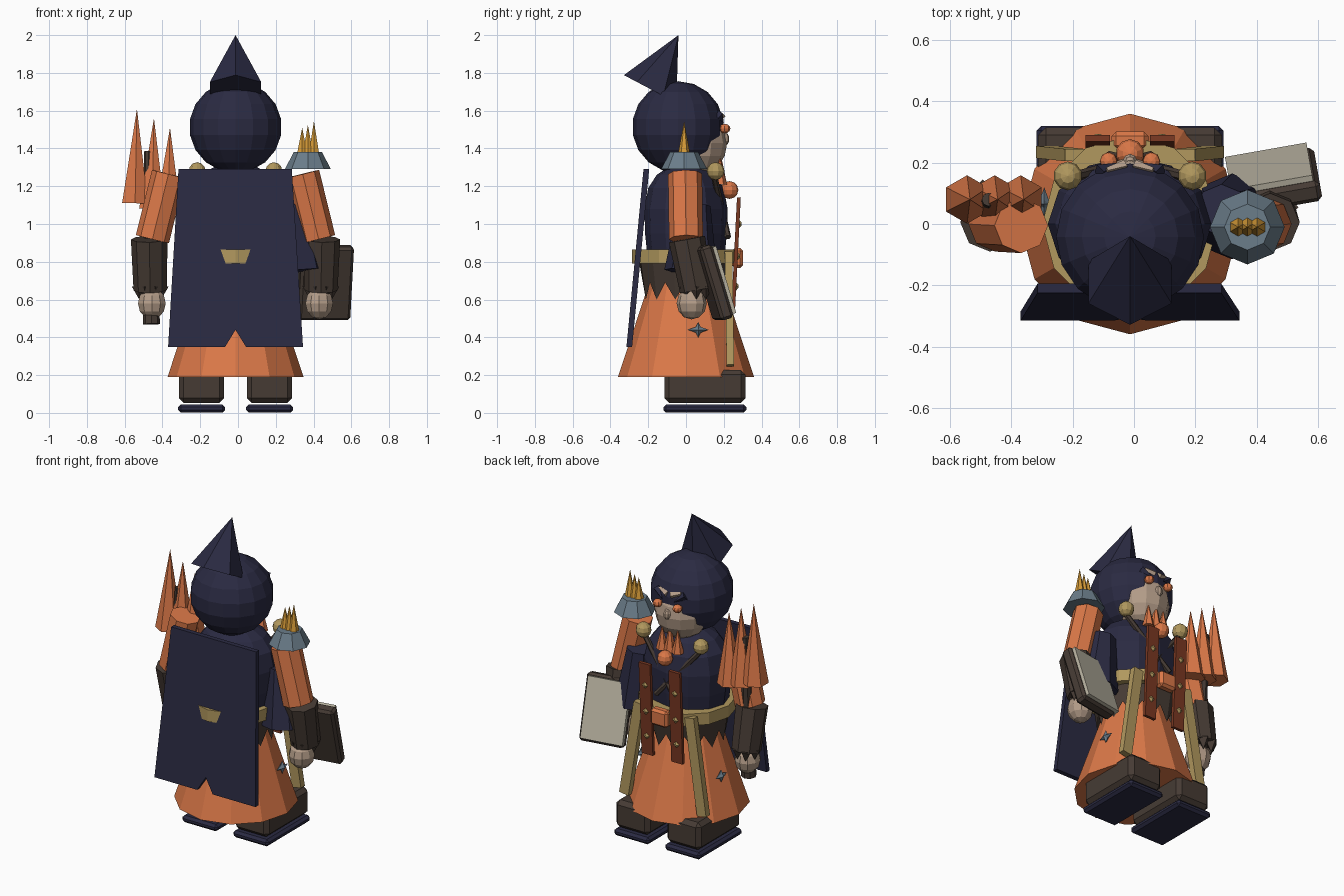
import bpy, bmesh, math
from mathutils import Vector, Matrix

cube = bpy.data.objects.get("Cube")
if cube:
    bpy.data.objects.remove(cube, do_unlink=True)

CX = -0.013  # middle line of the figure


def colour(name, hexa):
    srgb = [int(hexa[i:i + 2], 16) / 255 for i in (0, 2, 4)]
    lin = [c / 12.92 if c < 0.04 else ((c + 0.055) / 1.055) ** 2.4 for c in srgb]
    m = bpy.data.materials.new(name)
    m.use_nodes = True
    m.diffuse_color = (*lin, 1)
    m.node_tree.nodes["Principled BSDF"].inputs["Base Color"].default_value = (*lin, 1)
    return m


ORANGE = colour("orange cloth", "DB7848")
NAVY = colour("navy cloth", "2A2A42")
BROWN = colour("dark leather", "463B34")
GOLD = colour("dull gold", "B1985E")
SKIN = colour("skin", "B39C88")
PAGE = colour("paper", "BAB4A2")
RUST = colour("rust strap", "7A3822")
STEEL = colour("blue grey metal", "6B7D8A")
AMBER = colour("amber flame", "D79C38")


def finish(name, bm, mat):
    bmesh.ops.recalc_face_normals(bm, faces=bm.faces)
    me = bpy.data.meshes.new(name)
    bm.to_mesh(me)
    bm.free()
    me.materials.append(mat)
    ob = bpy.data.objects.new(name, me)
    bpy.context.collection.objects.link(ob)
    return ob


def frame(a, b):
    """Rotation whose z axis runs from a to b."""
    z = (b - a).normalized()
    side = Vector((0, 0, 1)) if abs(z.y) > 0.99 else Vector((0, 1, 0))
    x = side.cross(z).normalized()
    return Matrix((x, z.cross(x), z)).transposed().to_4x4()


def tube(name, mat, a, b, r1, r2, n=8):
    """Straight tapered prism from a to b."""
    a, b = Vector(a), Vector(b)
    bm = bmesh.new()
    bmesh.ops.create_cone(bm, cap_ends=True, segments=n, radius1=r1, radius2=r2,
                          depth=(b - a).length,
                          matrix=Matrix.Translation((a + b) / 2) @ frame(a, b))
    if r2 == 0:
        bmesh.ops.remove_doubles(bm, verts=bm.verts, dist=1e-5)
    return finish(name, bm, mat)


def ball(name, mat, c, r, u=10, v=6):
    bm = bmesh.new()
    bmesh.ops.create_uvsphere(bm, u_segments=u, v_segments=v, radius=1,
                              matrix=Matrix.Translation(c) @ Matrix.Diagonal((*r, 1)))
    return finish(name, bm, mat)


def box(name, mat, c, size, rot=Matrix(), bevel=0.0):
    bm = bmesh.new()
    bmesh.ops.create_cube(bm, size=1, matrix=Matrix.Diagonal((*size, 1)))
    if bevel:
        bmesh.ops.bevel(bm, geom=bm.edges[:], offset=bevel, segments=1, affect='EDGES')
    bm.transform(Matrix.Translation(c) @ rot)
    return finish(name, bm, mat)


def plank(name, mat, a, b, width, thick):
    """Board lying roughly in the xz plane between two points."""
    a, b = Vector(a), Vector(b)
    return box(name, mat, (a + b) / 2, (width, thick, (b - a).length), frame(a, b))


def rings(name, mat, profile, n, widen=1.0, zig=0.0):
    """Open lathe from (radius, height) pairs; the first ring may zigzag."""
    bm = bmesh.new()
    rows = []
    for k, (r, z) in enumerate(profile):
        dz = zig if k == 0 else 0
        rows.append([bm.verts.new((CX + widen * r * math.sin(math.tau * i / n),
                                   r * math.cos(math.tau * i / n),
                                   z + dz * (-1) ** i)) for i in range(n)])
    for low, high in zip(rows, rows[1:]):
        for i in range(n):
            j = (i + 1) % n
            bm.faces.new((low[i], low[j], high[j], high[i]))
    return finish(name, bm, mat)


# Robe, waist cloth, belt and torso
tube("robe", ORANGE, (CX, 0, 0.19), (CX, 0, 0.72), 0.36, 0.185, 12)
rings("waist_cloth", BROWN, [(0.22, 0.645), (0.25, 0.81)], 24, zig=0.045)
tube("belt", GOLD, (CX, 0, 0.79), (CX, 0, 0.865), 0.287, 0.287, 12)
rings("torso", NAVY, [(0.205, 0.84), (0.217, 0.95), (0.22, 1.08), (0.2, 1.19),
                      (0.155, 1.26), (0.08, 1.31)], 12, widen=1.22)

# Cape with a notched hem
bm = bmesh.new()
outline = [(-0.302, 1.29), (0.298, 1.29), (0.357, 0.35), (0.055, 0.35),
           (0, 0.44), (-0.055, 0.35), (-0.357, 0.35)]
bm.faces.new([bm.verts.new((CX + x, -0.225 - (1.29 - z) * 0.096, z)) for x, z in outline])
back = bmesh.ops.extrude_face_region(bm, geom=bm.faces[:])["geom"]
bmesh.ops.translate(bm, vec=(0, 0.03, 0),
                    verts=[v for v in back if isinstance(v, bmesh.types.BMVert)])
finish("cape", bm, NAVY)

# Head, face and pointed hat
ball("hood", NAVY, (CX, -0.042, 1.513), (0.245, 0.243, 0.243), 16, 9)
ball("face", SKIN, (CX, 0.05, 1.43), (0.165, 0.168, 0.18), 12, 8)
ball("nose", SKIN, (CX, 0.205, 1.45), (0.025, 0.025, 0.035), 8, 5)
tube("hat", NAVY, (CX, -0.19, 1.715), (CX, -0.04, 2.0), 0.157, 0, 6)

# Parts found on both sides
for s, side in ((1, "left"), (-1, "right")):
    def p(x, y, z):
        return (CX + s * x, y, z)

    # Boots
    box(side + "_sole", NAVY, p(0.18, 0.1, 0.023), (0.25, 0.44, 0.044), bevel=0.015)
    box(side + "_boot", BROWN, p(0.18, 0.1, 0.14), (0.24, 0.43, 0.175), bevel=0.025)
    box(side + "_toe_cap", BROWN, p(0.18, 0.25, 0.15), (0.215, 0.125, 0.145), bevel=0.02)

    # Arms
    tube(side + "_upper_arm", ORANGE, p(0.44, 0, 0.92), p(0.355, -0.005, 1.265), 0.09, 0.09)
    tube(side + "_forearm", BROWN, p(0.452, 0.055, 0.65), p(0.457, 0.005, 0.92), 0.088, 0.097)
    for i in range(6):
        t = math.tau * i / 6
        x, y = 0.452 + 0.058 * math.cos(t), 0.055 + 0.058 * math.sin(t)
        tube(side + "_cuff_point", BROWN, p(x, y, 0.67), p(x, y, 0.6), 0.04, 0, 4)
    ball(side + "_hand", SKIN, p(0.443, 0.03, 0.58), (0.077, 0.08, 0.085), 10, 6)

    # Collar beads and crossed chest bands
    ball(side + "_collar_bead", GOLD, p(0.203, 0.157, 1.28), (0.047,) * 3)
    tube(side + "_chest_band", BROWN, p(0.2, 0.15, 1.25), p(-0.07, 0.222, 0.93), 0.017, 0.017, 6)

    # Hanging straps with studs, and gold sashes
    plank(side + "_strap", RUST, p(0.105, 0.28, 1.14), p(0.105, 0.25, 0.55), 0.08, 0.02)
    for z in (0.67, 0.83, 1.0):
        y = 0.25 + (z - 0.55) * 0.05
        tube(side + "_stud", GOLD, p(0.105, y, z), p(0.105, y + 0.022, z), 0.032, 0.008, 4)
    plank(side + "_sash", GOLD, p(0.18, 0.225, 0.85), p(0.275, 0.235, 0.25), 0.065, 0.04)

    # Eye gems and pale brows under a hood fringe
    ball(side + "_eye_gem", ORANGE, p(0.07, 0.205, 1.505), (0.029, 0.03, 0.025), 8, 6)
    tube(side + "_brow", SKIN, p(0.015, 0.19, 1.57), p(0.075, 0.175, 1.59), 0.02, 0.01, 4)
    tube(side + "_fringe", NAVY, p(0.1, 0.17, 1.58), p(0.04, 0.2, 1.535), 0.025, 0, 4)

    # Four pointed charms on the robe
    c = Vector(p(0.28, 0.065, 0.44))
    for d in ((0, 0.055, 0), (0, -0.055, 0), (0, 0, 0.042), (0, 0, -0.042)):
        tube(side + "_charm", STEEL, c, c + Vector(d), 0.02, 0, 4)

# Buckle and flame brooch
box("buckle", ORANGE, (CX, 0.272, 0.82), (0.12, 0.06, 0.105), bevel=0.015)
ball("brooch", ORANGE, (CX, 0.23, 1.18), (0.047,) * 3)
for dx, top in ((-0.055, 1.36), (0, 1.39), (0.055, 1.36)):
    tube("brooch_flame", ORANGE, (CX + dx, 0.18, 1.21), (CX + dx, 0.18, top), 0.037, 0, 6)

# Torch held on one side
tube("torch_handle", BROWN, (-0.458, 0.02, 0.47), (-0.475, 0.08, 1.385), 0.045, 0.022)
for x, low, top in ((-0.545, 1.11, 1.61), (-0.455, 1.08, 1.56), (-0.37, 1.06, 1.51)):
    tube("torch_flame", ORANGE, (x, 0.08, low), (x + 0.01, 0.08, top), 0.079, 0, 6)

# Shoulder lamp on the other side
tube("lamp_cup", STEEL, (0.37, -0.01, 1.29), (0.37, -0.01, 1.38), 0.122, 0.075)
for x, top in ((0.34, 1.51), (0.37, 1.525), (0.402, 1.545)):
    tube("lamp_flame", AMBER, (x, -0.01, 1.37), (x, -0.01, top), 0.032, 0, 6)

# Hanging sleeve
tube("bell_sleeve", NAVY, (0.32, 0.025, 0.75), (0.285, 0.045, 1.1), 0.14, 0.085)

# Open book: cover behind, pages in front
tilt = Matrix.Rotation(math.radians(10), 4, 'Z') @ Matrix.Rotation(math.radians(17), 4, 'X')
mid = Vector((0.463, 0.14, 0.69))
box("book_cover", BROWN, mid, (0.28, 0.07, 0.405), tilt, 0.015)
box("book_pages", PAGE, mid + tilt @ Vector((-0.015, 0.04, 0)), (0.27, 0.03, 0.37), tilt)
